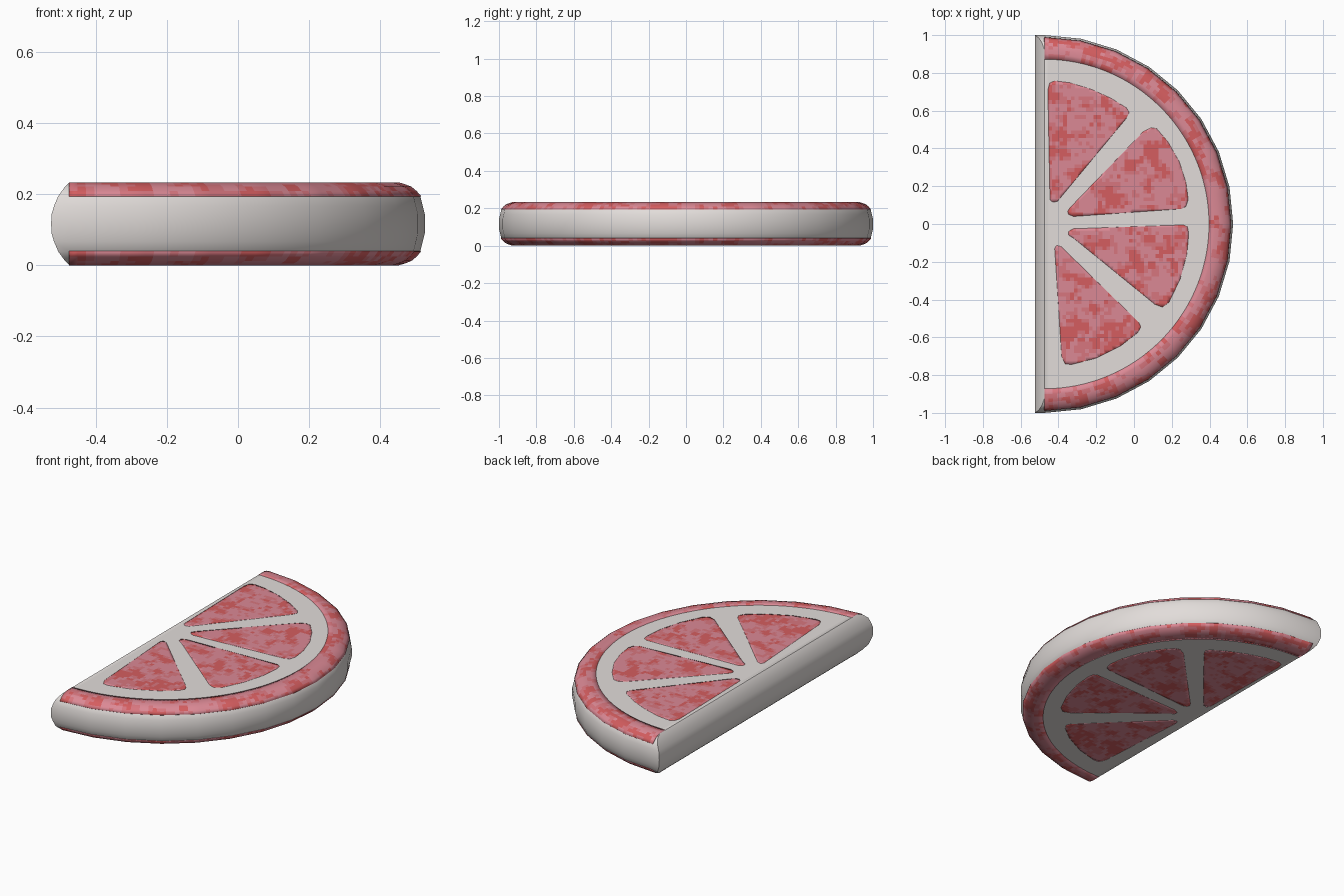
import bpy, bmesh, math, random
from mathutils import Vector, noise

if "Cube" in bpy.data.objects:
    bpy.data.objects.remove(bpy.data.objects["Cube"])

random.seed(4)
H = 0.1165      # half thickness
CX = -0.475     # centre of the round side
STEP = math.pi / 16


def material(name, rgb):
    m = bpy.data.materials.new(name)
    m.diffuse_color = (*rgb, 1)
    m.use_nodes = True
    m.node_tree.nodes["Principled BSDF"].inputs["Base Color"].default_value = m.diffuse_color
    return m


WHITE = material("pith white", (0.76, 0.72, 0.70))
PINKS = [material("light pink", (0.71, 0.25, 0.30)),
         material("mid pink", (0.68, 0.18, 0.21)),
         material("red flesh", (0.66, 0.11, 0.115))]


def finish(name, bm, mats, sheet=False):
    me = bpy.data.meshes.new(name)
    bm.to_mesh(me)
    bm.free()
    ob = bpy.data.objects.new(name, me)
    bpy.context.collection.objects.link(ob)
    ob.location.z = H
    for m in mats:
        me.materials.append(m)
    bpy.ops.object.select_all(action='DESELECT')
    ob.select_set(True)
    bpy.context.view_layer.objects.active = ob
    bpy.ops.object.shade_smooth_by_angle(angle=math.radians(35))
    if sheet:   # thin plate, repeated on the underside
        s = ob.modifiers.new("plate", 'SOLIDIFY')
        s.thickness, s.offset = 0.004, -1
        mi = ob.modifiers.new("underside", 'MIRROR')
        mi.use_axis = (False, False, True)
        mi.use_mirror_merge = False
    return ob


def mottle(bm):
    # patchy flesh colours from noise
    bm.normal_update()
    faces = list(bm.faces)
    if sum(f.normal.z for f in faces) < 0:
        bmesh.ops.reverse_faces(bm, faces=faces)
    for f in faces:
        c = f.calc_center_median()
        v = noise.noise(c * 13) + 0.6 * noise.noise(c * 31) + random.uniform(-.25, .25)
        f.material_index = 0 if v < 0.02 else (1 if v < 0.3 else 2)


# --- body: half disc with bulging rim and bulging cut side (z, radius, cut x)
half = [(H - .001, .90, -.45), (H - .001, .925, -.475), (.103, .96, -.487),
        (.078, .987, -.505), (.05, .994, -.517), (.026, 1.0, -.524)]
levels = half + [(0, 1.0, -.525)] + [(-z, r, x) for z, r, x in reversed(half)]
bm = bmesh.new()
rings = []
for z, r, xc in levels:
    pts = [(CX + r * math.cos(a), r * math.sin(a))
           for a in (-math.pi / 2 + i * STEP for i in range(17))]
    if xc < CX:
        pts = [(xc, -r)] + pts + [(xc, r)]
    else:
        pts = [(xc, -r)] + [(max(x, xc), y) for x, y in pts] + [(xc, r)]
    rings.append([bm.verts.new((x, y, z)) for x, y in pts])
for a, b in zip(rings, rings[1:]):
    n = len(a)
    for i in range(n):
        j = (i + 1) % n
        bm.faces.new((a[i], a[j], b[j], b[i]))
bm.faces.new(rings[0])
bm.faces.new(rings[-1])
bmesh.ops.remove_doubles(bm, verts=bm.verts, dist=1e-5)
bmesh.ops.recalc_face_normals(bm, faces=bm.faces)
finish("slice_body", bm, [WHITE])

# --- rind band: thin mottled ring wrapping over the rim
SUB = 8
bm = bmesh.new()
rows = []
for r, z in [(.872, H), (.90, H), (.927, H), (.945, .111), (.962, .1045),
             (.977, .092), (.9895, .078)]:
    row = []
    for i in range(16 * SUB + 1):
        a = -math.pi / 2 + i * STEP / SUB
        local = ((i % SUB) / SUB - .5) * STEP
        f = math.cos(STEP / 2) / math.cos(local) if r > .91 else 1
        row.append(bm.verts.new((CX + r * f * math.cos(a), r * f * math.sin(a), z)))
    rows.append(row)
for a, b in zip(rows, rows[1:]):
    for i in range(len(a) - 1):
        bm.faces.new((a[i], b[i], b[i + 1], a[i + 1]))
mottle(bm)
finish("rind", bm, PINKS, True)

# --- four flesh segments, cut into small cells for the mottling
segments = [
    [(-.445, .13), (-.43, .115), (-.405, .12), (-.04, .56), (-.025, .59), (-.04, .615),
     (-.12, .665), (-.23, .715), (-.34, .748), (-.42, .758), (-.447, .745), (-.456, .71)],
    [(-.345, .05), (-.32, .04), (.25, .08), (.275, .092), (.287, .13), (.275, .22),
     (.24, .33), (.18, .435), (.12, .505), (.09, .51), (.05, .49), (-.34, .085), (-.352, .065)],
    [(-.345, -.06), (-.348, -.04), (-.32, -.025), (.26, -.005), (.283, -.015), (.29, -.05),
     (.28, -.16), (.245, -.29), (.185, -.415), (.15, -.44), (.11, -.425), (-.32, -.075)],
    [(-.42, -.13), (-.41, -.113), (-.385, -.12), (.025, -.52), (.036, -.545), (.02, -.575),
     (-.07, -.645), (-.2, -.71), (-.33, -.744), (-.365, -.74), (-.383, -.70)],
]
CELL = 0.02
for k, poly in enumerate(segments):
    bm = bmesh.new()
    bm.faces.new([bm.verts.new((x, y, H)) for x, y in poly])
    for axis in (0, 1):
        lo = min(p[axis] for p in poly)
        hi = max(p[axis] for p in poly)
        no = Vector((1, 0, 0)) if axis == 0 else Vector((0, 1, 0))
        for i in range(1, int((hi - lo) / CELL) + 1):
            bmesh.ops.bisect_plane(bm, geom=bm.verts[:] + bm.edges[:] + bm.faces[:],
                                   plane_co=no * (lo + i * CELL + .0013), plane_no=no, dist=1e-5)
    mottle(bm)
    finish(f"flesh_segment_{k + 1}", bm, PINKS, True)
